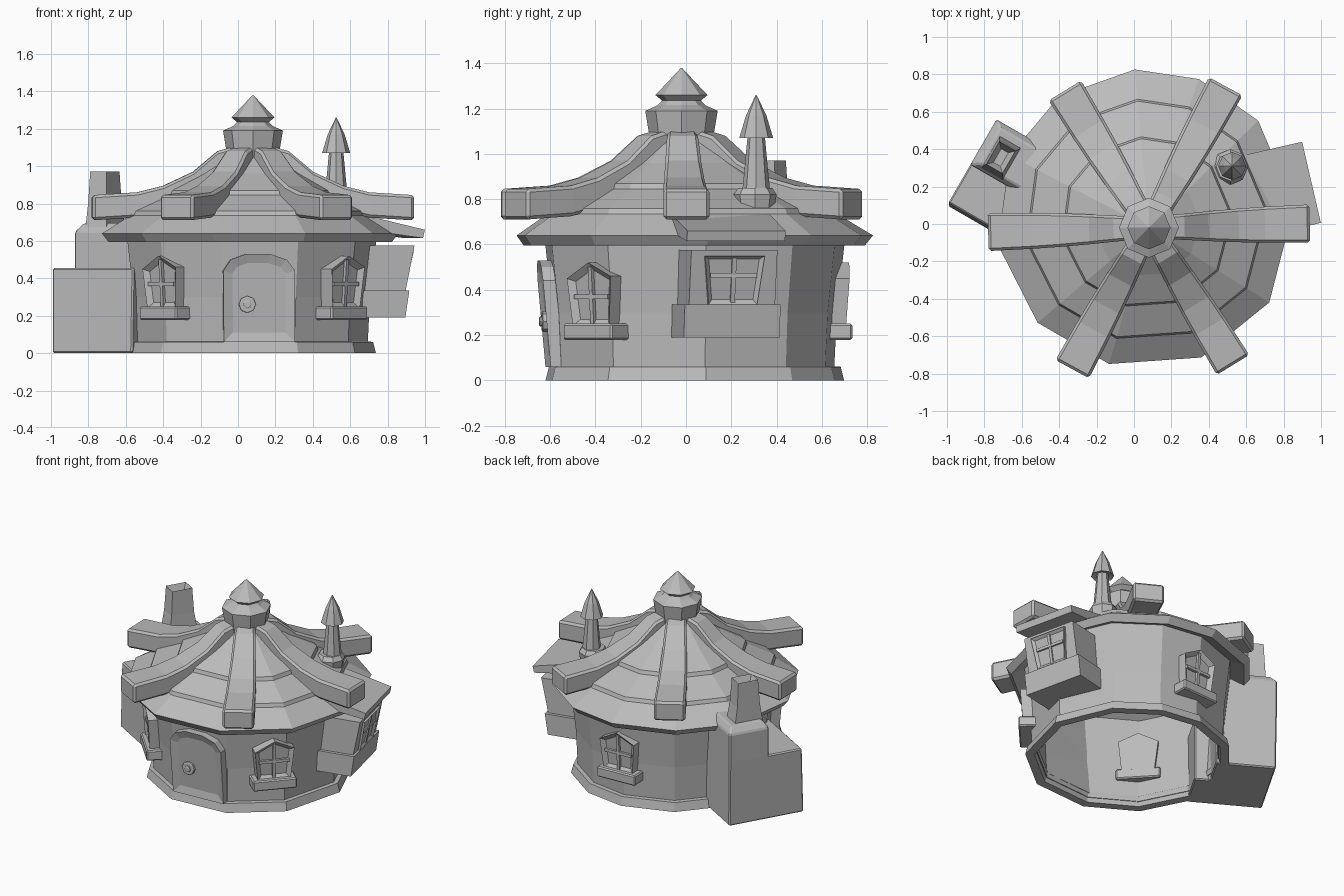
import bpy, bmesh, math
from mathutils import Vector

cube = bpy.data.objects.get("Cube")
if cube:
    bpy.data.objects.remove(cube)

grey = bpy.data.materials.new("plain_grey")
grey.use_nodes = True
GREY = (0.5, 0.5, 0.5, 1)
grey.diffuse_color = GREY
grey.node_tree.nodes["Principled BSDF"].inputs["Base Color"].default_value = GREY

CX, CY = 0.08, 0.03                      # middle of the round house
CORNERS = [-170, -136, -104, -68, -34, 5, 41, 69, 94, 125, 155]


def loft(name, rings, caps=True, closed=False, bevel=0, inset=None):
    """Skin a row of rings; inset=(thickness, depth) sinks a panel in the last cap."""
    bm = bmesh.new()
    rows = [[bm.verts.new(p) for p in ring] for ring in rings]
    pairs = list(zip(rows, rows[1:])) + ([(rows[-1], rows[0])] if closed else [])
    for a, b in pairs:
        for i in range(len(a)):
            j = (i + 1) % len(a)
            bm.faces.new((a[i], a[j], b[j], b[i]))
    if caps and not closed:
        bm.faces.new(rows[0][::-1])
        last = bm.faces.new(rows[-1])
    bmesh.ops.remove_doubles(bm, verts=bm.verts, dist=0.0002)
    bmesh.ops.recalc_face_normals(bm, faces=bm.faces)
    if inset:
        bmesh.ops.inset_region(bm, faces=[last], thickness=inset[0], use_even_offset=True)
        shift = last.normal * -inset[1]
        for v in last.verts:
            v.co += shift
    mesh = bpy.data.meshes.new(name)
    bm.to_mesh(mesh)
    bm.free()
    mesh.materials.append(grey)
    ob = bpy.data.objects.new(name, mesh)
    bpy.context.collection.objects.link(ob)
    if bevel:
        mod = ob.modifiers.new("Bevel", "BEVEL")
        mod.width, mod.segments = bevel, 1
    return ob


def ring(r, z, x=0.07, y=CY, angles=CORNERS):
    return [Vector((x + r * math.cos(math.radians(a)),
                    y + r * math.sin(math.radians(a)), z)) for a in angles]


def lathe(name, profile, x, y, sides):
    angles = [360 * i / sides for i in range(sides)]
    return loft(name, [ring(r, z, x, y, angles) for r, z in profile])


def on_wall(angle, s, z, d):
    """Point s sideways, z up and d outward on the side facing the angle."""
    c, n = math.cos(math.radians(angle)), math.sin(math.radians(angle))
    return Vector((CX + c * d - n * s, CY + n * d + c * s, z))


def slab(name, angle, outline, d0, d1, lean=0, **kw):
    """Extrude an outline of (s, z) outward; lean tips the top out."""
    return loft(name, [[on_wall(angle, s, z, d + lean * (z - outline[0][1]))
                        for s, z in outline] for d in (d0, d1)], **kw)


def rect(s0, s1, z0, z1):
    return [(s0, z0), (s1, z0), (s1, z1), (s0, z1)]


# Plinth and hollow wall
loft("plinth", [ring(r, z) for r, z in
     ((0.61, 0), (0.67, 0), (0.655, 0.06), (0.59, 0.065))], closed=True)
loft("wall", [ring(r, z) for r, z in
     ((0.625, 0.03), (0.638, 0.3), (0.678, 0.66), (0.65, 0.66), (0.61, 0.3), (0.595, 0.03))],
     closed=True)

# Stepped roof whose middle drifts toward the peak
roof = [(0.02, 1.04), (0.67, 0.64), (0.765, 0.595), (0.8, 0.64), (0.65, 0.735),
        (0.64, 0.76), (0.46, 0.845), (0.45, 0.87), (0.28, 0.96), (0.1, 1.08)]
loft("roof", [ring(r, z, 0.08 - 0.025 * r, 0.06 * r - 0.02) for r, z in roof])

# Six curved roof beams
beam = [(0.86, 0.845, 0.102), (0.62, 0.86, 0.096), (0.48, 0.895, 0.09),
        (0.32, 0.97, 0.08), (0.19, 1.08, 0.07), (0.05, 1.12, 0.06)]
for k in range(6):
    a = math.radians(1.5 + 60 * k)
    out, side = Vector((math.cos(a), math.sin(a), 0)), Vector((-math.sin(a), math.cos(a), 0))
    rings = []
    for r, top, w in beam:
        mid = Vector((0.08, -0.02, top)) + out * r
        low = Vector((0, 0, -0.135))
        rings.append([mid - side * w, mid + side * w,
                      mid + side * w + low, mid - side * w + low])
    loft(f"roof_beam_{k + 1}", rings, bevel=0.014)

# Roof finial
lathe("roof_finial", [(0.13, 1.0), (0.145, 1.1), (0.16, 1.19), (0.105, 1.215),
      (0.085, 1.235), (0.115, 1.26), (0.002, 1.38)], 0.08, -0.02, 8)

# Small spire on the roof
lathe("spire_base", [(0.085, 0.76), (0.095, 0.82), (0.075, 0.85), (0.05, 0.85)],
      0.515, 0.305, 8)
lathe("spire_shaft", [(0.065, 0.8), (0.052, 0.93), (0.038, 1.08)], 0.525, 0.31, 8)
lathe("spire_cap", [(0.03, 1.085), (0.075, 1.07), (0.045, 1.17), (0.002, 1.26)],
      0.525, 0.31, 8)

# Door with frame, sunk panel and knob
DOOR = -86.5
arch = [(-0.195, 0.06), (0.185, 0.06), (0.185, 0.44), (0.14, 0.5), (0.05, 0.53),
        (-0.08, 0.53), (-0.16, 0.5), (-0.2, 0.44)]
slab("door", DOOR, arch, 0.56, 0.64, lean=0.09, inset=(0.05, 0.015))
for name, r, d in (("knob_plate", 0.046, 0.66), ("knob", 0.022, 0.672)):
    disc = [(-0.07 + r * math.cos(math.pi * i / 4), 0.26 + r * math.sin(math.pi * i / 4))
            for i in range(8)]
    slab(name, DOOR, disc, 0.62, d, inset=(0.006, -0.004))

# Three gabled windows with bars and a sill
gable = [(-0.108, 0.24), (0.108, 0.24), (0.13, 0.46), (0.0, 0.52), (-0.13, 0.45)]
for name, angle in (("left", -42), ("right", -137), ("back", 93)):
    slab(name + "_window_frame", angle, gable, 0.55, 0.672, lean=0.07, inset=(0.028, 0.025))
    slab(name + "_window_upright", angle, rect(-0.01, 0.01, 0.25, 0.5), 0.62, 0.665, lean=0.07)
    slab(name + "_window_crossbar", angle, rect(-0.1, 0.1, 0.36, 0.38), 0.62, 0.674)
    slab(name + "_window_sill", angle, rect(-0.145, 0.145, 0.178, 0.25), 0.55, 0.698,
         bevel=0.008)

# Bay window with planter box and lean-to roof
BAY = 13
slab("bay_planter", BAY, rect(-0.222, 0.212, 0.19, 0.335), 0.5, 0.785, lean=0.15)
slab("bay_body", BAY, rect(-0.2, 0.19, 0.3, 0.575), 0.5, 0.785, lean=0.2)
trapezoid = [(-0.115, 0.335), (0.105, 0.335), (0.13, 0.55), (-0.14, 0.55)]
slab("bay_window_frame", BAY, trapezoid, 0.7, 0.808, lean=0.2, inset=(0.026, 0.022))
slab("bay_window_upright", BAY, rect(-0.015, 0.005, 0.34, 0.54), 0.72, 0.803, lean=0.2)
slab("bay_window_crossbar", BAY, rect(-0.11, 0.1, 0.455, 0.475), 0.75, 0.828)
lean_to = [(0.55, 0.74), (0.89, 0.66), (0.88, 0.615), (0.55, 0.66)]
loft("bay_roof", [[on_wall(BAY, s, z, d) for d, z in lean_to] for s in (-0.23, 0.215)])


# Hearth blocks and chimney, set out along (u) and inward (v) from the outer corner
def hearth_ring(u0, u1, v0, v1, z):
    return [Vector((-1 + 0.5 * u + 0.866 * v, 0.1 + 0.866 * u - 0.5 * v, z))
            for u, v in ((u0, v0), (u1, v0), (u1, v1), (u0, v1))]


loft("hearth_low", [hearth_ring(0, 0.3, 0.008, 0.5, 0),
                    hearth_ring(0.015, 0.3, 0, 0.5, 0.455)], bevel=0.008)
loft("hearth_tall", [hearth_ring(0.25, 0.53, 0.008, 0.4, 0),
                     hearth_ring(0.25, 0.53, 0, 0.4, 0.455),
                     hearth_ring(0.25, 0.53, 0, 0.4, 0.65),
                     hearth_ring(0.28, 0.5, 0.04, 0.36, 0.695)], bevel=0.008)
loft("chimney", [hearth_ring(0.265, 0.465, 0.06, 0.19, 0.67),
                 hearth_ring(0.285, 0.445, 0.065, 0.18, 0.8),
                 hearth_ring(0.295, 0.435, 0.072, 0.172, 0.97)], inset=(0.028, 0.06))
